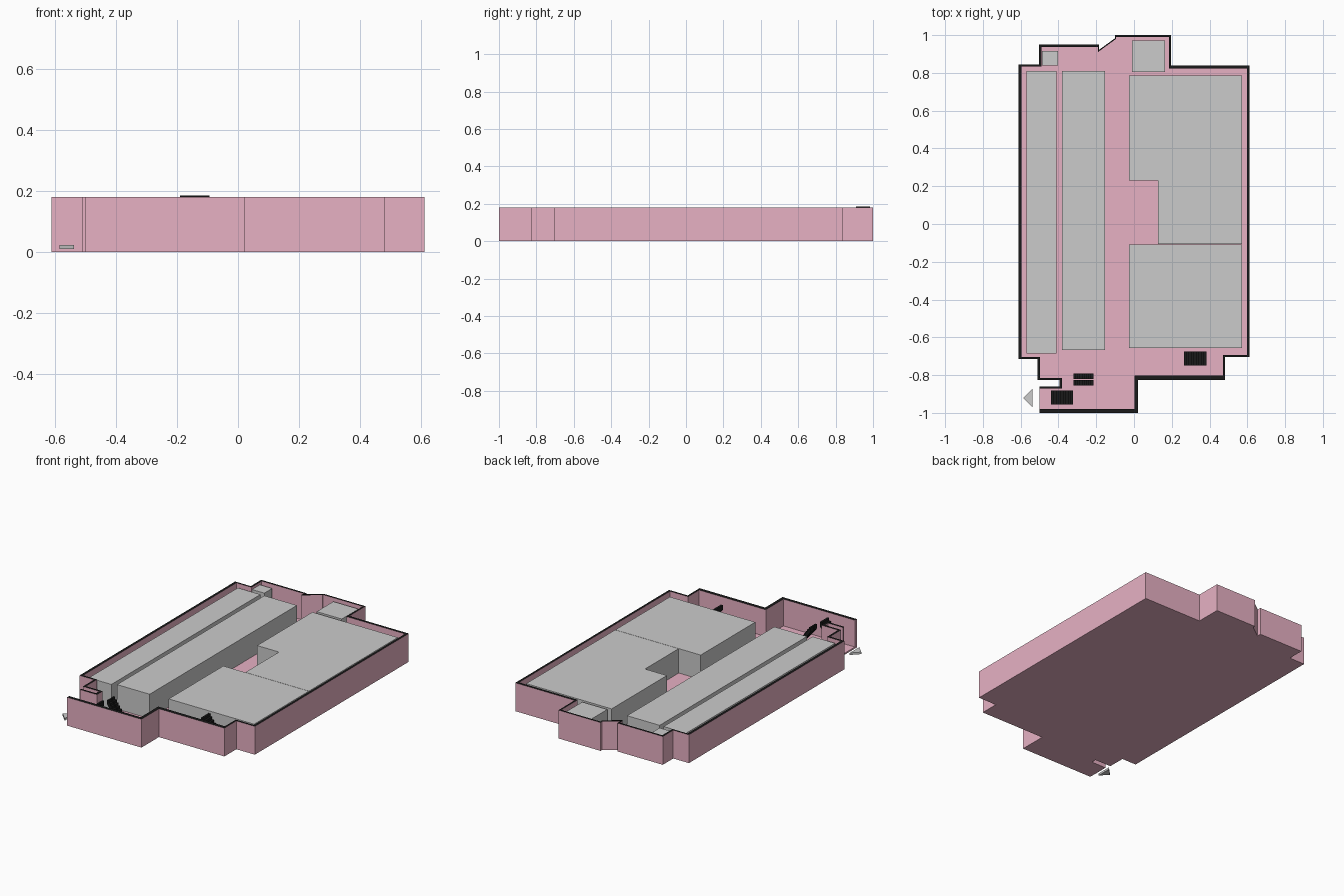
import bpy, bmesh
from mathutils import Vector

if "Cube" in bpy.data.objects:
    bpy.data.objects.remove(bpy.data.objects["Cube"])


def material(name, rgb):
    m = bpy.data.materials.new(name)
    m.diffuse_color = (*rgb, 1)
    m.use_nodes = True
    m.node_tree.nodes["Principled BSDF"].inputs["Base Color"].default_value = m.diffuse_color
    return m


PINK = material("pink", (0.8, 0.44, 0.55))
BLACK = material("black", (0.01, 0.01, 0.01))
H, FLOOR, ROOM = 0.18, 0.01, 0.165


def finish(name, bm, mats=()):
    bmesh.ops.recalc_face_normals(bm, faces=bm.faces)
    me = bpy.data.meshes.new(name)
    bm.to_mesh(me)
    bm.free()
    for m in mats:
        me.materials.append(m)
    ob = bpy.data.objects.new(name, me)
    bpy.context.collection.objects.link(ob)
    return ob


def add_prism(bm, pts, vec):
    face = bm.faces.new([bm.verts.new(p) for p in pts])
    ext = bmesh.ops.extrude_face_region(bm, geom=[face], use_keep_orig=True)
    bmesh.ops.translate(bm, vec=vec, verts=[v for v in ext["geom"] if isinstance(v, bmesh.types.BMVert)])


def slab(name, pts, z0, z1, mats=()):
    bm = bmesh.new()
    add_prism(bm, [(p[0], p[1], z0) for p in pts], (0, 0, z1 - z0))
    return finish(name, bm, mats)


def rect(x0, x1, y0, y1):
    return [(x0, y0), (x1, y0), (x1, y1), (x0, y1)]


# Outer wall path, clockwise from the entrance: x, y, thickness of the next run
path = [(-.50, -.86, .012), (-.395, -.86, .015), (-.395, -.827, .012), (-.51, -.827, .012),
        (-.51, -.715, .012), (-.612, -.715, .016), (-.612, .845, .01), (-.502, .845, .012),
        (-.502, .95, .012), (-.185, .95, .006), (-.185, .922, .006), (-.10, .984, .006),
        (-.10, 1.0, .011), (.195, 1.0, .01), (.195, .838, .016), (.612, .838, .014),
        (.612, -.705, .012), (.482, -.705, .012), (.482, -.825, .022), (.022, -.825, .02),
        (.022, -1.0, .02), (-.50, -1.0, .02)]
outer = [Vector(p[:2]) for p in path]
n = len(outer)
dirs = [(outer[i + 1] - outer[i]).normalized() for i in range(n - 1)]
norms = [Vector((d.y, -d.x)) for d in dirs]
inner = [outer[0] + norms[0] * path[0][2]]
for i in range(1, n - 1):
    a = outer[i] + norms[i - 1] * path[i - 1][2]
    b = outer[i] + norms[i] * path[i][2]
    t = (b - a).cross(dirs[i]) / dirs[i - 1].cross(dirs[i])
    inner.append(a + dirs[i - 1] * t)
inner.append(outer[-1] + norms[-1] * path[-2][2])

# Walls with black top edge
bm = bmesh.new()
rings = [[bm.verts.new((*p, z)) for p, z in ((o, 0), (o, H), (q, H), (q, 0))]
         for o, q in zip(outer, inner)]
for a, b in zip(rings, rings[1:]):
    for k in range(4):
        f = bm.faces.new((a[k], a[(k + 1) % 4], b[(k + 1) % 4], b[k]))
        f.material_index = int(k == 1)
bm.faces.new(rings[0])
bm.faces.new(rings[-1])
finish("outer_walls", bm, (PINK, BLACK))

# Floor plate and the raised strip over the slanted wall
slab("floor", inner, 0, FLOOR, (PINK,))
slab("slanted_wall_strip", [outer[10], outer[11], inner[11], inner[10]], H, H + .005, (BLACK,))

# Room blocks
rooms = {
    "left_room_row": rect(-.568, -.41, -.685, .81),
    "middle_room_row": rect(-.382, -.153, -.668, .81),
    "right_front_room": rect(-.027, .573, -.657, -.109),
    "right_back_room": [(.127, -.107), (.573, -.107), (.573, .785), (-.027, .785),
                        (-.027, .23), (.127, .23)],
    "back_left_room": rect(-.488, -.402, .838, .917),
    "back_middle_room": rect(-.011, .165, .805, .972),
}
for name, pts in rooms.items():
    slab(name, pts, FLOOR, ROOM)


# Thin stepped stair flights running along x
def stairs(name, x_low, x_high, y0, y1, z0, z1, steps=9):
    dx, dz = (x_high - x_low) / steps, (z1 - z0) / steps
    top, under = [], []
    for i in range(steps):
        top += [(x_low + i * dx, y0, z0 + (i + 1) * dz), (x_low + (i + 1) * dx, y0, z0 + (i + 1) * dz)]
    under = [(x_high, y0, z1 - 1.8 * dz), (x_low + dx * .8, y0, z0), (x_low, y0, z0)]
    bm = bmesh.new()
    add_prism(bm, top + under, (0, y1 - y0, 0))
    finish(name, bm, (BLACK,))


stairs("entrance_stairs", -.44, -.323, -.955, -.882, FLOOR, .16)
stairs("right_stairs", .383, .265, -.748, -.675, FLOOR, .16)
stairs("escalator_front", -.215, -.32, -.855, -.826, FLOOR, .155)
stairs("escalator_back", -.215, -.32, -.820, -.791, FLOOR, .155)

# Entrance arrow
slab("entrance_arrow", [(-.586, -.922), (-.538, -.97), (-.538, -.874)], .01, .023)
